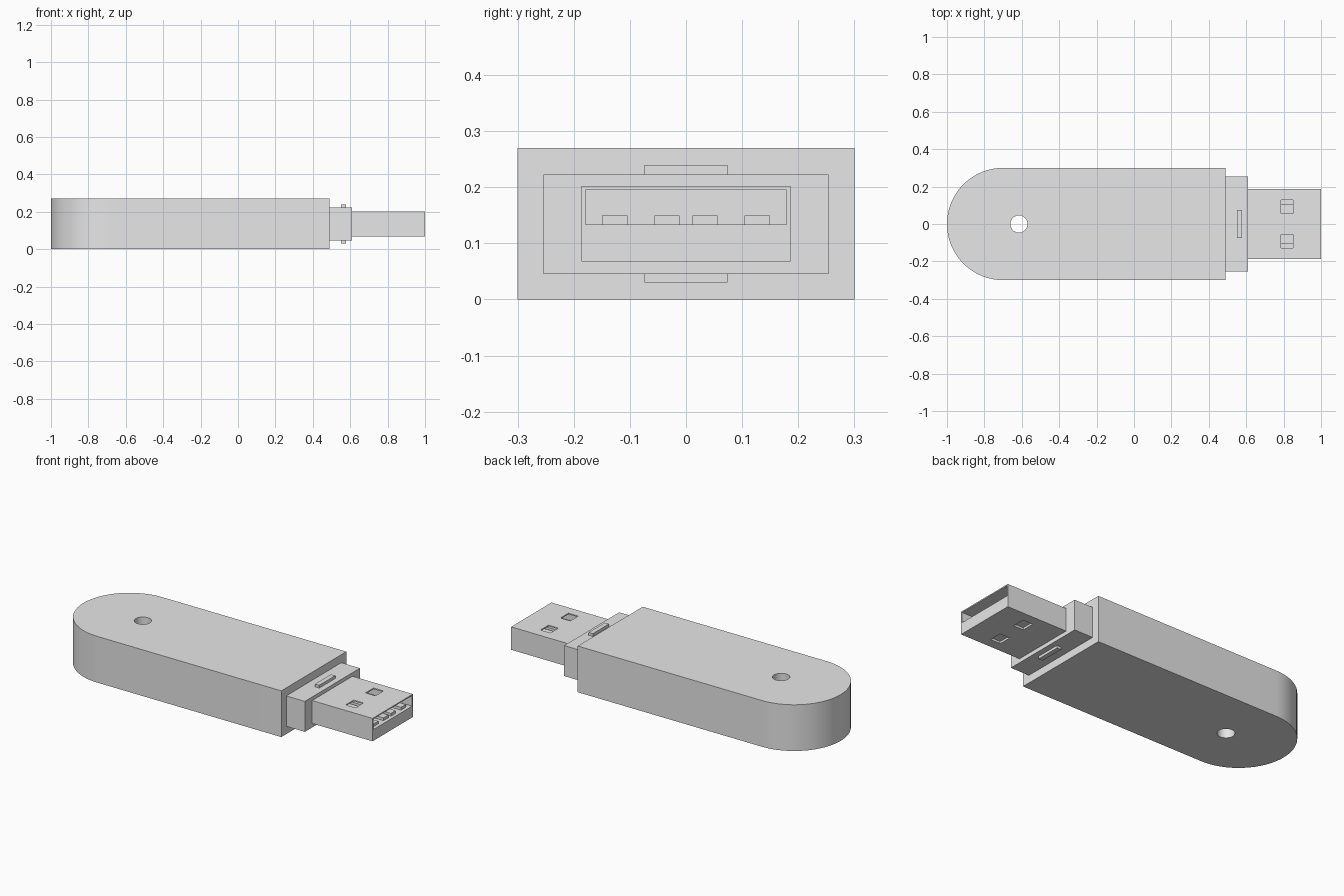
import bpy, bmesh, math

if "Cube" in bpy.data.objects:
    bpy.data.objects.remove(bpy.data.objects["Cube"], do_unlink=True)

grey = bpy.data.materials.new("light_grey")
grey.use_nodes = True
grey.diffuse_color = (0.8, 0.8, 0.8, 1)
grey.node_tree.nodes["Principled BSDF"].inputs["Base Color"].default_value = (0.8, 0.8, 0.8, 1)


def prism(name, outline, z0, z1):
    """Extrude a flat outline upwards from z0 to z1."""
    bm = bmesh.new()
    face = bm.faces.new([bm.verts.new((x, y, z0)) for x, y in outline])
    top = bmesh.ops.extrude_face_region(bm, geom=[face])["geom"]
    for v in top:
        if isinstance(v, bmesh.types.BMVert):
            v.co.z = z1
    bmesh.ops.recalc_face_normals(bm, faces=bm.faces)
    mesh = bpy.data.meshes.new(name)
    bm.to_mesh(mesh)
    bm.free()
    mesh.materials.append(grey)
    obj = bpy.data.objects.new(name, mesh)
    bpy.context.collection.objects.link(obj)
    return obj


def box(name, x0, x1, y0, y1, z0, z1):
    return prism(name, [(x0, y0), (x1, y0), (x1, y1), (x0, y1)], z0, z1)


def arc(cx, r, start, end, steps):
    angles = [start + (end - start) * i / steps for i in range(steps + 1)]
    return [(cx + r * math.cos(a), r * math.sin(a)) for a in angles]


def activate(obj):
    bpy.ops.object.select_all(action="DESELECT")
    obj.select_set(True)
    bpy.context.view_layer.objects.active = obj


def cut(obj, cutter):
    """Subtract the cutter from the object, then discard the cutter."""
    cutter.hide_render = True
    mod = obj.modifiers.new("cut", "BOOLEAN")
    mod.operation = "DIFFERENCE"
    mod.solver = "EXACT"
    mod.object = cutter
    activate(obj)
    bpy.ops.object.modifier_apply(modifier=mod.name)
    bpy.data.objects.remove(cutter, do_unlink=True)


# Case: rounded at the tail, with a lanyard hole
tail = arc(-0.7, 0.3, math.pi / 2, 1.5 * math.pi, 32)
case = prism("case", tail + [(0.49, -0.3), (0.49, 0.3)], 0, 0.27)
cut(case, prism("lanyard_hole", arc(-0.615, 0.046, 0, 2 * math.pi, 32)[:-1], -0.1, 0.4))
activate(case)
bpy.ops.object.shade_smooth_by_angle(angle=math.radians(30))

# Collar with a small ridge above and below
box("collar", 0.49, 0.61, -0.254, 0.254, 0.045, 0.223)
box("upper_ridge", 0.55, 0.577, -0.074, 0.074, 0.223, 0.24)
box("lower_ridge", 0.55, 0.577, -0.074, 0.074, 0.03, 0.045)

# Plug: open slot over a solid tongue, with latch windows on both faces
plug = box("plug", 0.61, 1, -0.186, 0.186, 0.068, 0.202)
cut(plug, box("slot", 0.64, 1.1, -0.179, 0.179, 0.134, 0.195))
for side in (-1, 1):
    near, far = sorted((side * 0.055, side * 0.129))
    cut(plug, box("upper_window", 0.786, 0.85, near, far, 0.18, 0.3))
    cut(plug, box("lower_window", 0.786, 0.85, near, far, 0, 0.08))

# Contact strips lying on the tongue
for i, y in enumerate((-0.127, -0.034, 0.034, 0.127)):
    box(f"contact_{i + 1}", 0.64, 0.98, y - 0.0225, y + 0.0225, 0.134, 0.15)
